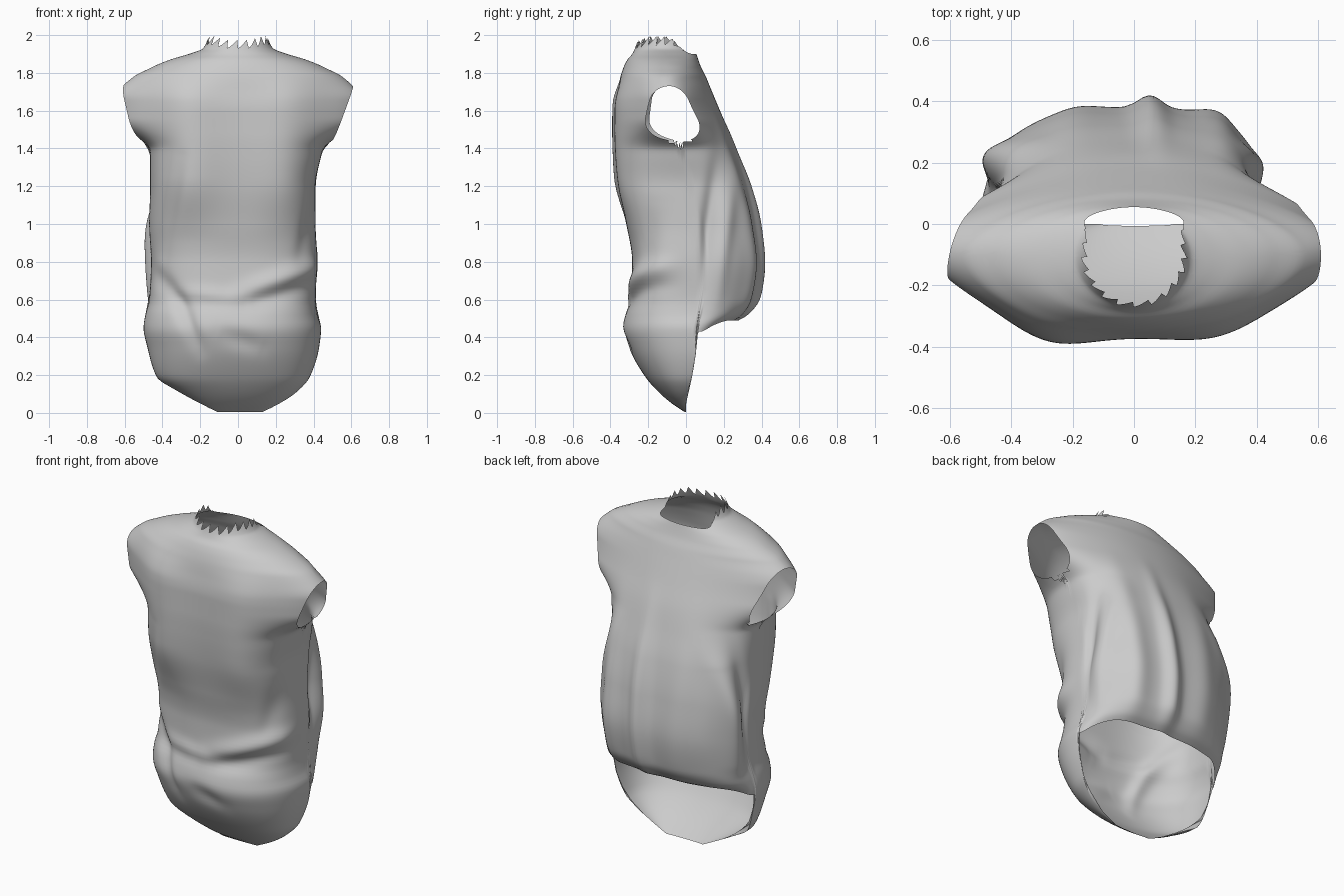
import bpy, bmesh, math
from mathutils import Vector

if "Cube" in bpy.data.objects:
    bpy.data.objects.remove(bpy.data.objects["Cube"])

# Garment profile: z, left half-width, right half-width, front y, back y, widest y, roundness
PROFILE = [
    (0.00, .10, .12, .00, .02, .00, 2.2),
    (0.05, .20, .22, -.075, .03, .00, 2.2),
    (0.11, .31, .31, -.145, .04, .01, 2.3),
    (0.19, .43, .38, -.215, .07, .03, 2.4),
    (0.35, .48, .43, -.305, .11, .05, 2.4),
    (0.45, .50, .44, -.335, .20, .05, 2.4),
    (0.52, .49, .42, -.32, .31, .05, 2.5),
    (0.60, .47, .41, -.29, .355, .05, 2.6),
    (0.80, .46, .42, -.285, .38, .05, 2.8),
    (1.00, .47, .41, -.315, .36, .03, 2.8),
    (1.20, .465, .41, -.35, .32, .00, 2.7),
    (1.36, .465, .44, -.365, .27, -.03, 2.5),
    (1.48, .475, .47, -.37, .23, -.06, 2.3),
    (1.60, .48, .48, -.37, .18, -.08, 2.2),
    (1.72, .495, .49, -.355, .13, -.09, 2.1),
    (1.78, .50, .50, -.345, .105, -.10, 2.0),
    (1.83, .45, .45, -.33, .08, -.10, 2.0),
    (1.87, .36, .36, -.31, .065, -.11, 2.0),
    (1.90, .26, .26, -.285, .055, -.11, 2.0),
    (1.93, .185, .185, -.27, .045, -.11, 2.0),
    (2.00, .15, .15, -.245, .03, -.11, 2.0)]
COLS, ROWS = 280, 130


def section(z):
    """Smooth interpolation of the profile rows."""
    P = PROFILE
    z = min(max(z, 0), 2)
    i = max(k for k in range(len(P) - 1) if P[k][0] <= z)
    h = P[i + 1][0] - P[i][0]
    t = (z - P[i][0]) / h

    def slope(k, c):
        if k == 0 or k == len(P) - 1:
            return (P[i + 1][c] - P[i][c]) / h
        d0 = (P[k][c] - P[k - 1][c]) / (P[k][0] - P[k - 1][0])
        d1 = (P[k + 1][c] - P[k][c]) / (P[k + 1][0] - P[k][0])
        return 0 if d0 * d1 <= 0 else 2 * d0 * d1 / (d0 + d1)
    return [P[i][c] * (1 + 2 * t) * (1 - t) ** 2 + P[i + 1][c] * t * t * (3 - 2 * t)
            + h * (slope(i, c) * t * (1 - t) ** 2 - slope(i + 1, c) * t * t * (1 - t))
            for c in range(1, 7)]


def smooth(a, b, x):
    t = min(max((x - a) / (b - a), 0), 1)
    return t * t * (3 - 2 * t)


def bump(x, centre, width):
    return math.exp(-((x - centre) / width) ** 2)


def crease(x, z, a, b, width):
    """Gaussian weight around a line segment, fading at its ends."""
    p, a, b = Vector((x, z)), Vector(a), Vector(b)
    d = b - a
    t = min(max((p - a).dot(d) / d.dot(d), 0), 1)
    return math.exp(-((p - a - d * t).length / width) ** 2) * (.35 + .65 * math.sin(math.pi * t))


# Front folds: start, end, width, depth (negative = groove)
FRONT_FOLDS = [
    ((.48, .80), (.0, .63), .05, .028), ((.42, .68), (.05, .58), .04, -.015),
    ((-.46, .76), (-.26, .54), .045, -.02), ((-.32, .60), (-.20, .33), .04, -.02),
    ((-.30, .64), (.05, .60), .04, .015), ((-.10, .43), (.12, .35), .05, -.015),
    ((-.30, 1.35), (-.40, .85), .04, -.012), ((.40, 1.1), (.33, .8), .04, -.012)]


def point(col, v):
    a = 2 * math.pi * col / COLS
    c, s = math.cos(a), math.sin(a)
    # Low front tail, raised back hem
    k = smooth(-.02, .08, s)
    bottom = .004 * (1 - k) + (.43 + .06 * smooth(.15, .8, s)) * k
    top = 1.97 - .07 * smooth(.1, .9, s) - .02 * smooth(.6, 1, -s)
    z = bottom + (top - bottom) * (1 - (1 - v) ** 1.5)
    # Ragged neck edge
    tooth = ((col % 14) / 13 - .5) * .05 * smooth(.7, .1, s)
    z = min(z + tooth * v ** 30, 2)
    xl, xr, yf, yb, yc, n = section(z)
    e = 2 / n
    x = (xr if c > 0 else xl) * math.copysign(abs(c) ** e, c)
    y = yc + ((yb - yc) if s > 0 else (yc - yf)) * math.copysign(abs(s) ** e, s)
    # Short sleeve lobes
    lobe = .17 * smooth(1.39, 1.56, z) * smooth(1.85, 1.66, z)
    x += math.copysign(lobe * abs(c) ** 4, c)
    off = 0
    if s > 0:
        # Hanging back folds and side folds
        drape = smooth(1.65, .95, z) if z > .95 else smooth(.40, .65, z)
        w = drape * smooth(0, .4, s)
        lean = .04 * (z - .8)
        off += w * (.04 * bump(x, .05 + lean, .05) + .025 * bump(x, .26 + lean, .06)
                    + .012 * bump(x, -.18 - lean, .08))
        for side in (-1, 1):
            g = crease(y, z, (.17, 1.4), (.07, .65), .04) - .6 * crease(y, z, (.25, 1.35), (.17, .6), .04)
            off -= .03 * g * drape * smooth(.3, .6, c * side) * smooth(0, .12, s)
        off += .035 * drape * crease(y, z, (.22, 1.2), (.18, .55), .07) * smooth(.4, .7, -c)
    else:
        # Chest fullness left and right, dipping in the middle
        chest = smooth(.9, 1.25, z) * smooth(1.87, 1.65, z)
        y -= chest * (.052 * bump(x, -.29, .17) + .035 * bump(x, .29, .17)) * smooth(0, .5, -s)
        for p, q, width, depth in FRONT_FOLDS:
            off += depth * crease(x, z, p, q, width) * smooth(0, .5, -s)
    return Vector((x + off * c, y + off * s, z))


# Shirt body
bm = bmesh.new()
grid = [[bm.verts.new(point(c, r / ROWS)) for c in range(COLS)] for r in range(ROWS + 1)]
for r in range(ROWS):
    for c in range(COLS):
        d = (c + 1) % COLS
        bm.faces.new((grid[r][c], grid[r][d], grid[r + 1][d], grid[r + 1][c]))

# Slanted arm openings, the left one turned slightly backwards
for side, co, no in ((-1, (-.57, -.1, 1.62), (-.93, .25, -.25)),
                     (1, (.56, -.08, 1.6), (.93, .05, -.35))):
    faces = [f for f in bm.faces if 1.45 < f.calc_center_median().z < 1.8
             and f.calc_center_median().x * side > .4 and abs(f.calc_center_median().y + .08) < .2]
    geom = set(faces)
    for f in faces:
        geom.update(f.edges)
        geom.update(f.verts)
    bmesh.ops.bisect_plane(bm, geom=list(geom), plane_co=co, plane_no=no, clear_outer=True)
bmesh.ops.delete(bm, geom=[v for v in bm.verts if not v.link_faces], context='VERTS')

mesh = bpy.data.meshes.new("sleeveless_shirt")
bm.to_mesh(mesh)
bm.free()
shirt = bpy.data.objects.new("sleeveless_shirt", mesh)
bpy.context.collection.objects.link(shirt)
bpy.context.view_layer.objects.active = shirt
shirt.select_set(True)
bpy.ops.object.shade_smooth_by_angle(angle=math.radians(60))
